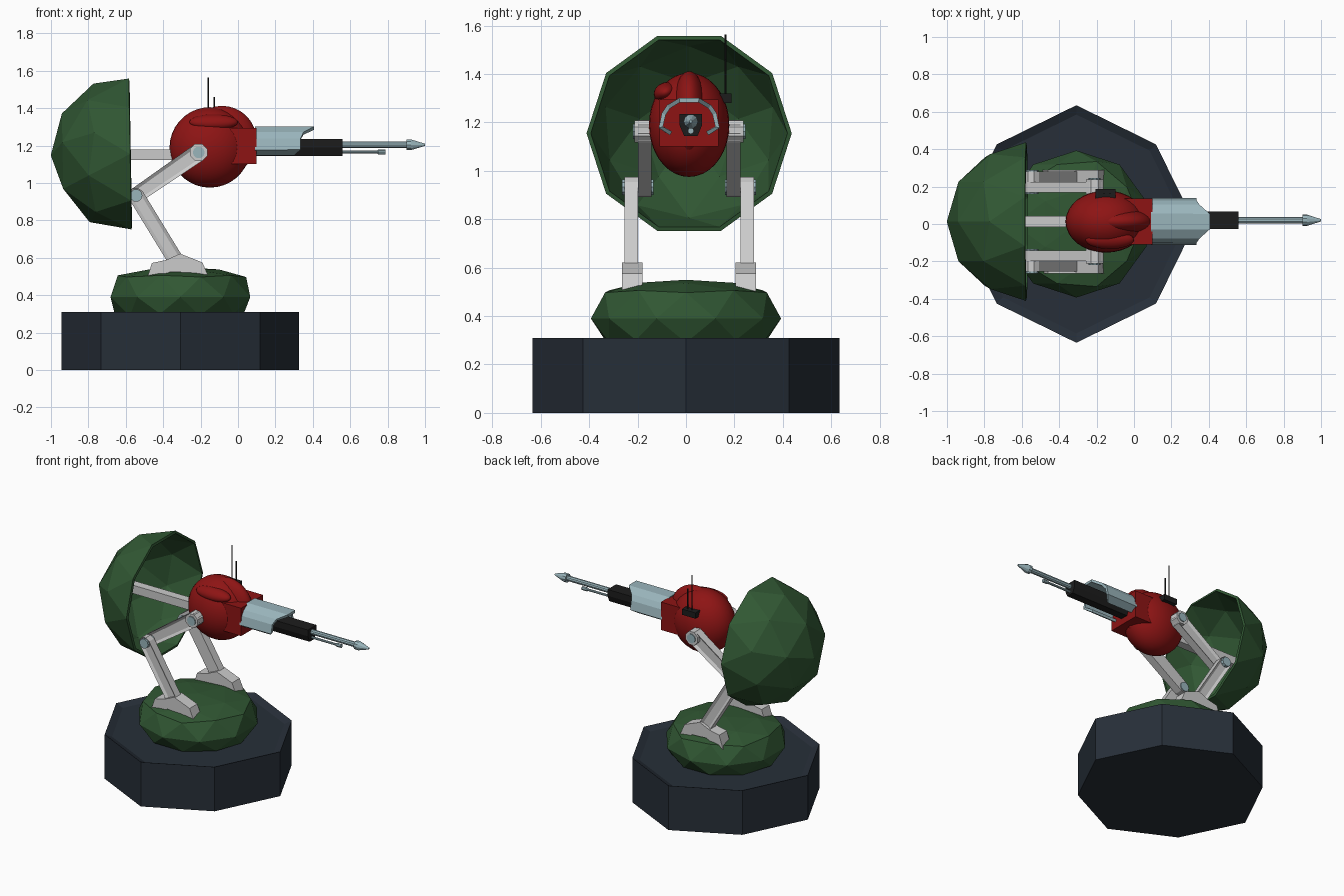
import bpy, bmesh
from math import pi, cos, sin, atan2, sqrt, radians
from mathutils import Matrix, Vector

if "Cube" in bpy.data.objects:
    bpy.data.objects.remove(bpy.data.objects["Cube"])

Y0 = 0.013  # symmetry plane of the turret


def material(name, rgb):
    m = bpy.data.materials.new(name)
    m.diffuse_color = (*rgb, 1)
    m.use_nodes = True
    m.node_tree.nodes["Principled BSDF"].inputs["Base Color"].default_value = m.diffuse_color
    return m


RED = material("red", (0.27, 0.007, 0.007))
GREEN = material("green", (0.03, 0.095, 0.033))
NAVY = material("navy", (0.02, 0.028, 0.04))
BLACK = material("black", (0.012, 0.012, 0.012))
STEEL = material("pale_steel", (0.32, 0.46, 0.5))


def finish(name, bm, mat=None, smooth=False, normals=True):
    if normals:
        bmesh.ops.recalc_face_normals(bm, faces=bm.faces)
    me = bpy.data.meshes.new(name)
    bm.to_mesh(me)
    bm.free()
    ob = bpy.data.objects.new(name, me)
    bpy.context.collection.objects.link(ob)
    if mat:
        me.materials.append(mat)
    for p in me.polygons:
        p.use_smooth = smooth
    return ob


def prism(name, pts, axis, a, b, mat=None, recess=None):
    """Extrude a 2D outline along an axis from a to b; optionally recess the end at b."""
    place = {"x": lambda u, v, t: (t, u, v),
             "y": lambda u, v, t: (u, t, v),
             "z": lambda u, v, t: (u, v, t)}[axis]
    bm = bmesh.new()
    lo = [bm.verts.new(place(u, v, a)) for u, v in pts]
    hi = [bm.verts.new(place(u, v, b)) for u, v in pts]
    bm.faces.new(lo)
    cap = bm.faces.new(hi)
    n = len(pts)
    for i in range(n):
        j = (i + 1) % n
        bm.faces.new((lo[i], lo[j], hi[j], hi[i]))
    bmesh.ops.recalc_face_normals(bm, faces=bm.faces)
    if recess:
        bmesh.ops.inset_individual(bm, faces=[cap], thickness=recess[0], use_even_offset=True)
        bmesh.ops.translate(bm, verts=cap.verts, vec=cap.normal * -recess[1])
    return finish(name, bm, mat, normals=False)


def rect(u0, u1, v0, v1):
    return [(u0, v0), (u1, v0), (u1, v1), (u0, v1)]


def ring(u, v, r, n, start=0.0):
    return [(u + r * cos(start + 2 * pi * i / n), v + r * sin(start + 2 * pi * i / n)) for i in range(n)]


def link_outline(p, q, rp, rq):
    """Bar with faceted round ends between two joints."""
    ang = atan2(q[1] - p[1], q[0] - p[0])
    out = []
    for c, r, base in ((q, rq, ang - pi / 2), (p, rp, ang + pi / 2)):
        out += [(c[0] + r * cos(base + pi * i / 4), c[1] + r * sin(base + pi * i / 4)) for i in range(5)]
    return out


def lathe_x(name, profile, y, z, n, mat, smooth=False):
    """Solid of revolution about the x direction; profile is (x, radius)."""
    bm = bmesh.new()
    rings = [[bm.verts.new((x, y + r * cos(2 * pi * i / n), z + r * sin(2 * pi * i / n)))
              for i in range(n)] for x, r in profile]
    for r0, r1 in zip(rings, rings[1:]):
        for i in range(n):
            bm.faces.new((r0[i], r0[(i + 1) % n], r1[(i + 1) % n], r1[i]))
    bm.faces.new(rings[0])
    bm.faces.new(rings[-1])
    return finish(name, bm, mat, smooth)


def ellipsoid(name, centre, radii, mat, rot=Matrix()):
    bm = bmesh.new()
    bmesh.ops.create_uvsphere(bm, u_segments=32, v_segments=18, radius=1)
    bm.transform(Matrix.Translation(centre) @ rot @ Matrix.Diagonal((*radii, 1)))
    return finish(name, bm, mat, True)


# Plinth with recessed top
octagon = [(-0.308 + r * cos(i * pi / 4), r * sin(i * pi / 4))
           for i, r in enumerate((0.635, 0.602) * 4)]
prism("plinth", octagon, "z", 0, 0.31, NAVY, recess=(0.045, 0.02))

# Faceted mound on the plinth
bm = bmesh.new()
bmesh.ops.create_icosphere(bm, subdivisions=2, radius=1)
for v in bm.verts:
    z = v.co.z
    v.co = (-0.308 + 0.393 * v.co.x, 0.393 * v.co.y,
            0.39 + (0.16 * sqrt(z) if z > 0.01 else max(0.2 * z, -0.1)))
finish("mound", bm, GREEN)

# Rear half-dome shield
bm = bmesh.new()
bmesh.ops.create_icosphere(bm, subdivisions=2, radius=0.424)
bmesh.ops.delete(bm, geom=[v for v in bm.verts if v.co.z < -0.01], context="VERTS")
bm.transform(Matrix.Translation((-0.577, Y0, 1.155)) @ Matrix.Rotation(radians(-91), 4, "Y"))
shield = finish("shield", bm, GREEN, normals=False)
mod = shield.modifiers.new("thickness", "SOLIDIFY")
mod.thickness = 0.018
mod.offset = -1
prism("shield_arm", rect(Y0 - 0.03, Y0 + 0.03, 1.122, 1.18), "x", -0.96, -0.3)

# Legs, both sides
FOOT, KNEE, HIP = (-0.335, 0.59), (-0.545, 0.933), (-0.21, 1.163)
foot_pts = [(-0.49, 0.48), (-0.46, 0.572), (-0.385, 0.588), (-0.31, 0.622), (-0.19, 0.575),
            (-0.158, 0.5), (-0.19, 0.475), (-0.25, 0.52), (-0.36, 0.525), (-0.44, 0.49)]
for side, tag in ((-1, "right"), (1, "left")):
    def y(d):
        return Y0 + side * d
    prism("foot_" + tag, foot_pts, "y", y(0.192), y(0.277))
    prism("lower_leg_" + tag, link_outline(FOOT, KNEE, 0.042, 0.042), "y",
          y(0.212), y(0.268), recess=(0.018, 0.012))
    prism("upper_leg_" + tag, link_outline(KNEE, HIP, 0.042, 0.048), "y",
          y(0.155), y(0.212), recess=(0.018, 0.012))
    prism("hip_joint_" + tag, ring(*HIP, 0.05, 8, pi / 8), "y", y(0.1), y(0.225))
    prism("hip_bolt_" + tag, ring(*HIP, 0.032, 10), "y", y(0.2), y(0.232), STEEL)
    prism("knee_bolt_" + tag, ring(*KNEE, 0.034, 10), "y", y(0.148), y(0.277), STEEL)

# Round body, crest and brow
ellipsoid("body", (-0.15, Y0, 1.19), (0.216, 0.166, 0.215), RED)
ellipsoid("crest", (-0.085, Y0, 1.225), (0.185, 0.075, 0.187), RED)
ellipsoid("brow", (-0.13, -0.085, 1.325), (0.13, 0.05, 0.04), RED, Matrix.Rotation(radians(25), 4, "X"))
prism("gun_housing", rect(Y0 - 0.122, Y0 + 0.122, 1.1, 1.295), "x", -0.1, 0.1, RED)

# Hood over the gun: open arch with swept-forward top
half = [(0.075, 1.155, 0.3), (0.117, 1.18, 0.335), (0.105, 1.235, 0.335),
        (0.085, 1.265, 0.35), (0.04, 1.292, 0.405)]
arch = [(-d, z, x) for d, z, x in half] + [(d, z, x) for d, z, x in reversed(half)]
bm = bmesh.new()
rows = [(bm.verts.new((0.09, Y0 + d, z)), bm.verts.new((x, Y0 + d, z))) for d, z, x in arch]
for p, q in zip(rows, rows[1:]):
    bm.faces.new((p[0], p[1], q[1], q[0]))
hood = finish("gun_hood", bm, STEEL)
mod = hood.modifiers.new("thickness", "SOLIDIFY")
mod.thickness = 0.018
mod.offset = 0

# Gun block and barrels
YB = 0.02
block = [(YB - 0.028, 1.145), (YB + 0.028, 1.145), (YB + 0.047, 1.19), (YB + 0.047, 1.234),
         (YB - 0.047, 1.234), (YB - 0.047, 1.19)]
prism("gun_block", block, "x", 0.05, 0.56, BLACK)
lathe_x("main_barrel", [(0.54, 0.018), (0.9, 0.018), (0.9, 0.03), (0.925, 0.03), (1.0, 0.006)],
        YB, 1.204, 10, STEEL)
lathe_x("lower_barrel", [(0.54, 0.008), (0.745, 0.008), (0.75, 0.013), (0.788, 0.013)],
        YB, 1.165, 8, STEEL)

# Antenna box and two aerials
prism("antenna_box", rect(-0.205, -0.1, 0.125, 0.188), "z", 1.28, 1.32, BLACK)
prism("long_antenna", ring(-0.16, 0.163, 0.004, 6), "z", 1.31, 1.563, BLACK)
prism("short_antenna", ring(-0.128, 0.163, 0.004, 6), "z", 1.31, 1.46, BLACK)
